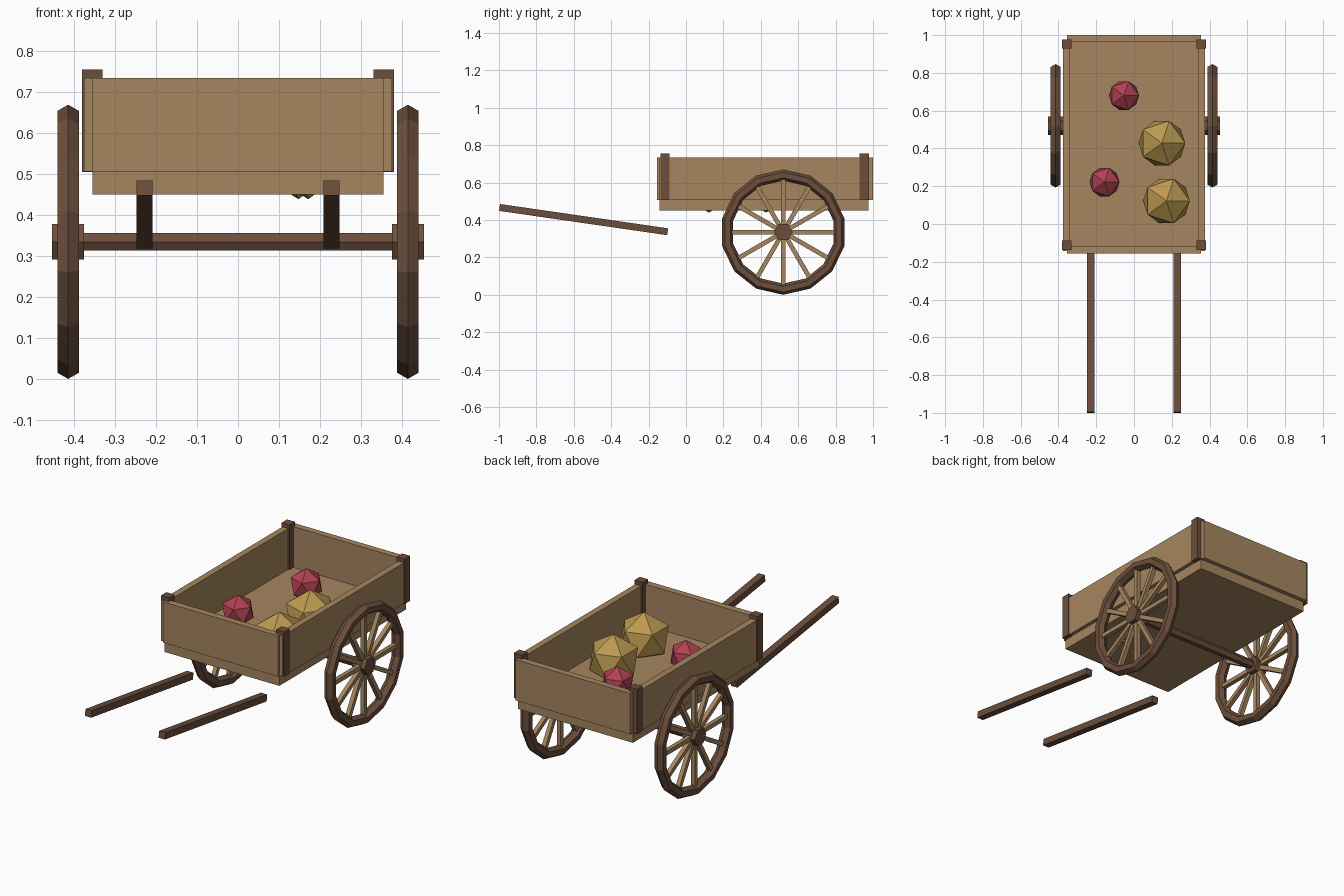
import bpy
from math import pi, atan2, hypot, sin, cos
from mathutils import Euler

cube = bpy.data.objects.get("Cube")
if cube:
    bpy.data.objects.remove(cube, do_unlink=True)


def material(name, rgb):
    m = bpy.data.materials.new(name)
    m.use_nodes = True
    m.diffuse_color = (*rgb, 1)
    m.node_tree.nodes["Principled BSDF"].inputs["Base Color"].default_value = (*rgb, 1)
    return m


PLANK = material("pale_plank_wood", (0.38, 0.24, 0.115))
BEAM = material("dark_beam_wood", (0.15, 0.077, 0.045))
GOLD = material("golden_produce", (0.50, 0.32, 0.08))
RED = material("red_produce", (0.44, 0.053, 0.085))


def finish(name, mat):
    obj = bpy.context.object
    obj.name = name
    obj.data.materials.append(mat)
    return obj


def box(name, mat, centre, size, rot=(0, 0, 0)):
    bpy.ops.mesh.primitive_cube_add(size=1, location=centre, rotation=rot)
    obj = finish(name, mat)
    obj.scale = size
    return obj


def span(name, mat, x, y, z):
    """Box between low and high limits on each axis."""
    limits = (x, y, z)
    return box(name, mat, [(a + b) / 2 for a, b in limits], [b - a for a, b in limits])


def hex_rod(name, mat, centre, radius, length):
    """Six-sided rod along x with corners pointing to front and back."""
    bpy.ops.mesh.primitive_cylinder_add(vertices=6, radius=radius, depth=length,
                                        location=centre, rotation=(pi / 2, 0, pi / 2))
    obj = finish(name, mat)
    obj.data.transform(Euler((0, 0, pi / 2)).to_matrix().to_4x4())
    return obj


# Cart bed: floor and end boards
BASE, TOP = 0.507, 0.735
span("floor", PLANK, (-0.355, 0.355), (-0.142, 0.976), (0.45, BASE))
span("front_board", PLANK, (-0.355, 0.355), (-0.155, -0.117), (BASE, TOP))
span("back_board", PLANK, (-0.355, 0.355), (0.963, 1.0), (BASE, TOP))

# Wheels and axle
AXLE_Y, AXLE_Z, WHEEL_X = 0.52, 0.335, 0.415
SPOKES = 12
hex_rod("axle", BEAM, (0, AXLE_Y, AXLE_Z), 0.025, 2 * WHEEL_X)


def wheel(side, x):
    centre = (x, AXLE_Y, AXLE_Z)
    bpy.ops.mesh.primitive_torus_add(major_segments=14, minor_segments=6, major_radius=0.305,
                                     minor_radius=0.03, location=centre, rotation=(0, pi / 2, 0))
    finish(side + "_wheel_rim", BEAM)
    hex_rod(side + "_wheel_hub", BEAM, centre, 0.05, 0.078)
    inner, outer = 0.03, 0.3
    mid = (inner + outer) / 2
    for i in range(SPOKES):
        a = 2 * pi * i / SPOKES
        box(f"{side}_spoke_{i + 1}", PLANK,
            (x, AXLE_Y + mid * cos(a), AXLE_Z + mid * sin(a)),
            (0.024, outer - inner, 0.024), (a, 0, 0))


# Pulling shafts slope down toward the cart
FRONT, REAR = (-0.997, 0.467), (-0.098, 0.337)
RUN, DROP = REAR[0] - FRONT[0], REAR[1] - FRONT[1]

for side, s in (("left", 1), ("right", -1)):
    span(side + "_board", PLANK, sorted((s * 0.34, s * 0.376)), (-0.142, 0.976), (BASE, TOP))
    for end, y in (("front", -0.112), ("back", 0.953)):
        box(f"{end}_{side}_post", BEAM, (s * 0.356, y, 0.631), (0.05, 0.049, 0.251))
    wheel(side, s * WHEEL_X)
    box(side + "_shaft", BEAM,
        (s * 0.228, (FRONT[0] + REAR[0]) / 2, (FRONT[1] + REAR[1]) / 2),
        (0.039, hypot(RUN, DROP), 0.037), (atan2(DROP, RUN), 0, 0))

# Faceted produce lying in the bed
for name, mat, radius, x, y, z in (
        ("large_produce_back", GOLD, 0.138, 0.148, 0.428, 0.577),
        ("large_produce_front", GOLD, 0.138, 0.172, 0.122, 0.577),
        ("small_produce_back", RED, 0.089, -0.053, 0.68, 0.595),
        ("small_produce_front", RED, 0.089, -0.156, 0.222, 0.595)):
    bpy.ops.mesh.primitive_ico_sphere_add(subdivisions=1, radius=radius, location=(x, y, z))
    finish(name, mat)
